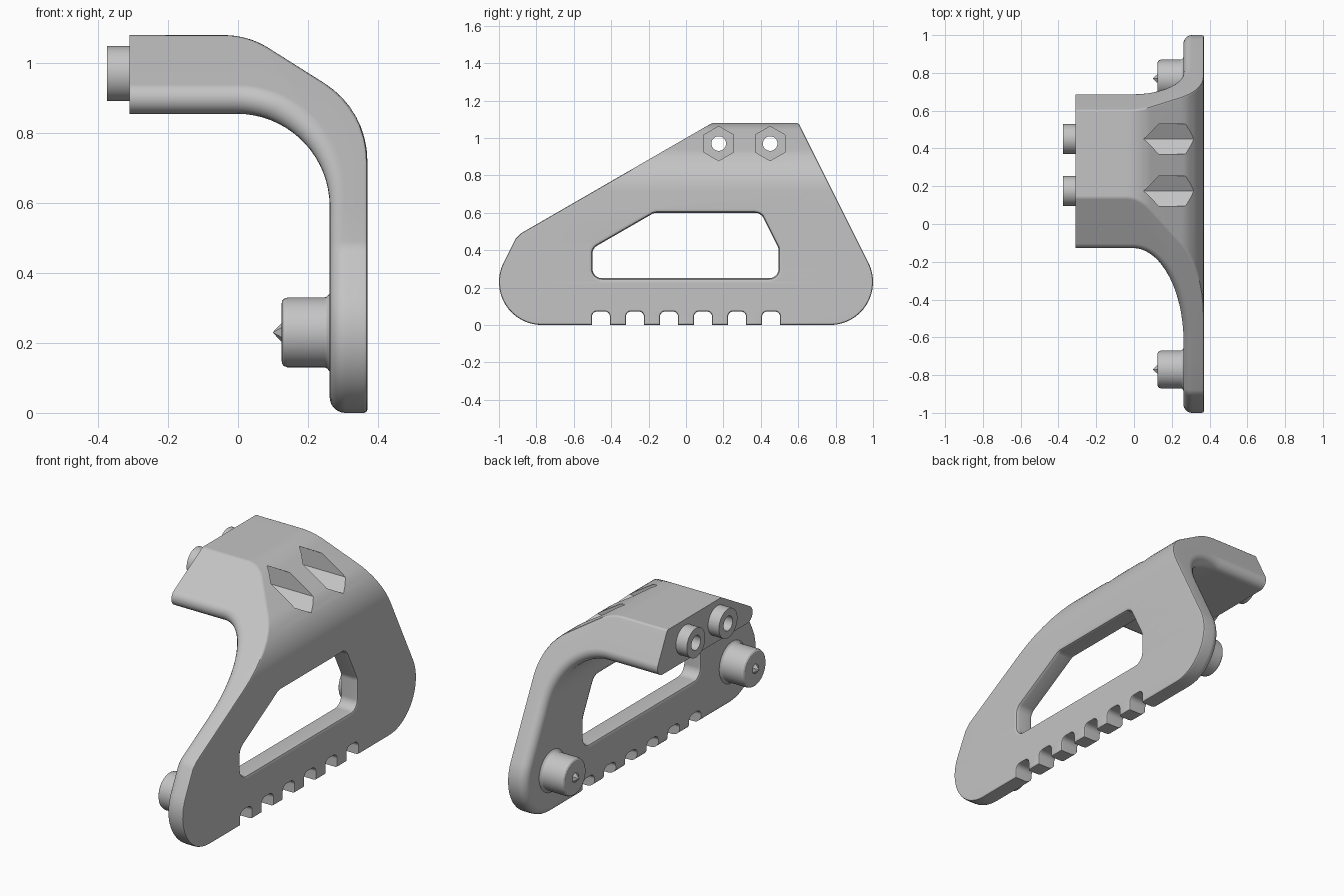
import bpy, bmesh, math
from mathutils import Vector

if "Cube" in bpy.data.objects:
    bpy.data.objects.remove(bpy.data.objects["Cube"], do_unlink=True)

grey = bpy.data.materials.new("plain grey")
grey.use_nodes = True
grey.diffuse_color = (0.55, 0.55, 0.55, 1)
grey.node_tree.nodes["Principled BSDF"].inputs["Base Color"].default_value = grey.diffuse_color


def make_object(name, bm):
    bmesh.ops.recalc_face_normals(bm, faces=bm.faces)
    mesh = bpy.data.meshes.new(name)
    bm.to_mesh(mesh)
    bm.free()
    mesh.materials.append(grey)
    obj = bpy.data.objects.new(name, mesh)
    bpy.context.collection.objects.link(obj)
    return obj


def loft(name, rings, closed=False):
    """Skin a list of point rings; cap the ends or join last to first."""
    bm = bmesh.new()
    rows = [[bm.verts.new(p) for p in ring] for ring in rings]
    pairs = list(zip(rows, rows[1:]))
    if closed:
        pairs.append((rows[-1], rows[0]))
    else:
        bm.faces.new(rows[0])
        bm.faces.new(rows[-1])
    for a, b in pairs:
        for j in range(len(a)):
            k = (j + 1) % len(a)
            bm.faces.new((a[j], a[k], b[k], b[j]))
    return make_object(name, bm)


def circle(x, radius, y, z, sides=40):
    turn = 2 * math.pi / sides
    return [(x, y + radius * math.sin(i * turn), z + radius * math.cos(i * turn)) for i in range(sides)]


def fillet(prev, p, nxt, radius, offset=0, segs=6):
    """Arc replacing one corner of a counter-clockwise convex outline."""
    prev, p, nxt = Vector(prev), Vector(p), Vector(nxt)
    d1, d2 = (p - prev).normalized(), (nxt - p).normalized()
    n1, n2 = Vector((d1.y, -d1.x)), Vector((d2.y, -d2.x))
    centre = p - (n1 + n2) * radius / (1 + n1.dot(n2))
    return [centre + (radius + offset) * n1.slerp(n2, i / segs) for i in range(segs + 1)]


def cutter(name, corners, radius, flare):
    """Through-cutter for the plate, flared to round both rims."""
    rings = []
    n = len(corners)
    steps = [(0.2, 1), (IN_X, 1), (IN_X + 0.3 * flare, 0.286), (IN_X + flare, 0),
             (OUT_X - flare, 0), (OUT_X - 0.3 * flare, 0.286), (OUT_X, 1), (0.45, 1)]
    for x, amount in steps:
        ring = []
        for i in range(n):
            ring += fillet(corners[i - 1], corners[i], corners[(i + 1) % n], radius, amount * flare)
        rings.append([(x, q.x, q.y) for q in ring])
    return loft(name, rings)


# Main dimensions
IN_X, OUT_X, TOP, END_X = 0.262, 0.37, 1.08, -0.31
UNDER, BEND_R, EDGE_R = 0.855, 0.265, 0.045
FOOT_Y, FOOT_Z, FOOT_R = 0.77, 0.23, 0.23
STEEP = Vector((0, 2, 1)).normalized()
SHALLOW = Vector((0, 0.5, math.sqrt(0.75)))
STEEP_K = STEEP.dot((0, FOOT_Y, FOOT_Z)) + FOOT_R
SHALLOW_K = SHALLOW.dot((0, 0.9, 0.48))


def side(z, front, inset):
    """Half-width and side normal of the outline at a height."""
    r = FOOT_R - inset
    if z < FOOT_Z + r * STEEP.z:
        dz = max(-r, z - FOOT_Z)
        dy = math.sqrt(max(0, r * r - dz * dz))
        return FOOT_Y + dy, Vector((0, dy / r, dz / r))
    options = [((STEEP_K - inset - STEEP.z * z) / STEEP.y, STEEP)]
    if front:
        options.append(((SHALLOW_K - inset - SHALLOW.z * z) / SHALLOW.y, SHALLOW))
    return min(options, key=lambda o: o[0])


# Stations from the arm end to the foot: fillet centre, inward normal, outer point
outer = fillet((OUT_X, 0), (OUT_X, 0.865), (0.029, TOP), 0.263, segs=8)
outer += fillet((OUT_X, 0.865), (0.029, TOP), (END_X, TOP), 0.24, segs=8)
bend_x, bend_z = IN_X - BEND_R, UNDER - BEND_R
stations = [((END_X, UNDER + EDGE_R), Vector((0, 0, -1)), (END_X, TOP))]
for i in reversed(range(len(outer))):
    a = math.pi / 2 * i / (len(outer) - 1)
    c, s = math.cos(a), math.sin(a)
    centre = (bend_x + (BEND_R + EDGE_R) * c, bend_z + (BEND_R + EDGE_R) * s)
    stations.append((centre, Vector((-c, 0, -s)), tuple(outer[i])))
heights = [0.55, 0.452, 0.44]
top_a = math.asin(STEEP.z)
for i in range(17):
    a = top_a + (-math.pi / 2 - top_a) * i / 16
    heights.append(FOOT_Z + (FOOT_R - EDGE_R) * math.sin(a))
stations += [((IN_X + EDGE_R, z), Vector((-1, 0, 0)), None) for z in heights]

# Body: bent plate with rounded inner rim
bm = bmesh.new()
rows = []
for (cx, cz), n, out in stations:
    halves = []
    for sign in (-1, 1):
        y, m = side(cz, sign < 0, EDGE_R)
        c = Vector((cx, y, cz))
        pts = [c + EDGE_R * n.slerp(m, k / 7) for k in range(8)]
        if out:
            pts.append(Vector((out[0], side(out[1], sign < 0, 0)[0], out[1])))
        else:
            pts.append(Vector((OUT_X, pts[-1].y, pts[-1].z)))
        halves.append([bm.verts.new((p.x, sign * p.y, p.z)) for p in pts])
    rows.append(halves[0][::-1] + halves[1])
count = len(rows[0])
bm.faces.new(rows[0])
for a, b in zip(rows, rows[1:]):
    for j in range(count):
        k = (j + 1) % count
        bm.faces.new((a[j], a[k], b[k], b[j]))
foot = rows[-1]
for j in range(count // 2 - 1):
    bm.faces.new((foot[j], foot[j + 1], foot[count - 2 - j], foot[count - 1 - j]))
rim = [bm.edges.get((foot[0], foot[-1]))]
for a, b in zip(rows, rows[1:]):
    rim += [bm.edges.get((a[0], b[0])), bm.edges.get((a[-1], b[-1]))]
bmesh.ops.recalc_face_normals(bm, faces=bm.faces)
bmesh.ops.bevel(bm, geom=rim, offset=0.01, offset_type='OFFSET', segments=2,
                profile=0.5, affect='EDGES', clamp_overlap=False)
body = make_object("bent_plate", bm)

# Window, foot notches, hexagonal pockets and bores
cutters = [cutter("window_cutter", [(-0.5, 0.25), (0.495, 0.25), (0.495, 0.41), (0.4, 0.6), (-0.17, 0.6),
                                    (-0.5, 0.41)], 0.05, 0.02)]
for i in range(6):
    y = (i - 2.5) * 0.182
    cutters.append(cutter("notch_cutter", [(y - 0.048, -0.1), (y + 0.048, -0.1),
                                           (y + 0.048, 0.073), (y - 0.048, 0.073)], 0.028, 0.01))
BOLT_Y, BOLT_Z, BORE = (0.175, 0.45), 0.97, 0.039
for y in BOLT_Y:
    cutters.append(loft("pocket_cutter", [circle(x, 0.092, y, BOLT_Z, 6) for x in (-0.1, 0.5)]))
    cutters.append(loft("bore_cutter", [circle(x, BORE, y, BOLT_Z) for x in (-0.5, 0.1)]))
bpy.context.view_layer.objects.active = body
for tool in cutters:
    tool.hide_render = True
    mod = body.modifiers.new("cut", 'BOOLEAN')
    mod.operation, mod.solver, mod.object = 'DIFFERENCE', 'EXACT', tool
    bpy.ops.object.modifier_apply(modifier=mod.name)
    bpy.data.objects.remove(tool, do_unlink=True)
parts = [body]

# Hollow bosses on the arm end
for label, y in zip(("front", "back"), BOLT_Y):
    loop = [(-0.3, BORE), (-0.375, BORE), (-0.375, 0.079), (-0.3, 0.079)]
    parts.append(loft(label + "_boss", [circle(x, r, y, BOLT_Z) for x, r in loop], closed=True))

# Pegs with pointed tips on the inner face
for label, y in (("front", -FOOT_Y), ("back", FOOT_Y)):
    shape = [(0.3, 0.112), (IN_X, 0.112), (0.255, 0.103), (0.248, 0.1), (0.142, 0.1),
             (0.131, 0.096), (0.126, 0.09), (0.125, 0.083)]
    parts.append(loft(label + "_peg", [circle(x, r, y, FOOT_Z) for x, r in shape]))
    parts.append(loft(label + "_peg_tip", [circle(x, r, y, FOOT_Z, 6) for x, r in ((0.13, 0.033), (0.1, 0.001))]))

# Smooth shading with crisp edges
bpy.ops.object.select_all(action='DESELECT')
for obj in parts:
    obj.select_set(True)
bpy.ops.object.shade_smooth_by_angle(angle=math.radians(30))
for obj in parts:
    obj.modifiers.new("weighted normals", 'WEIGHTED_NORMAL').keep_sharp = True
